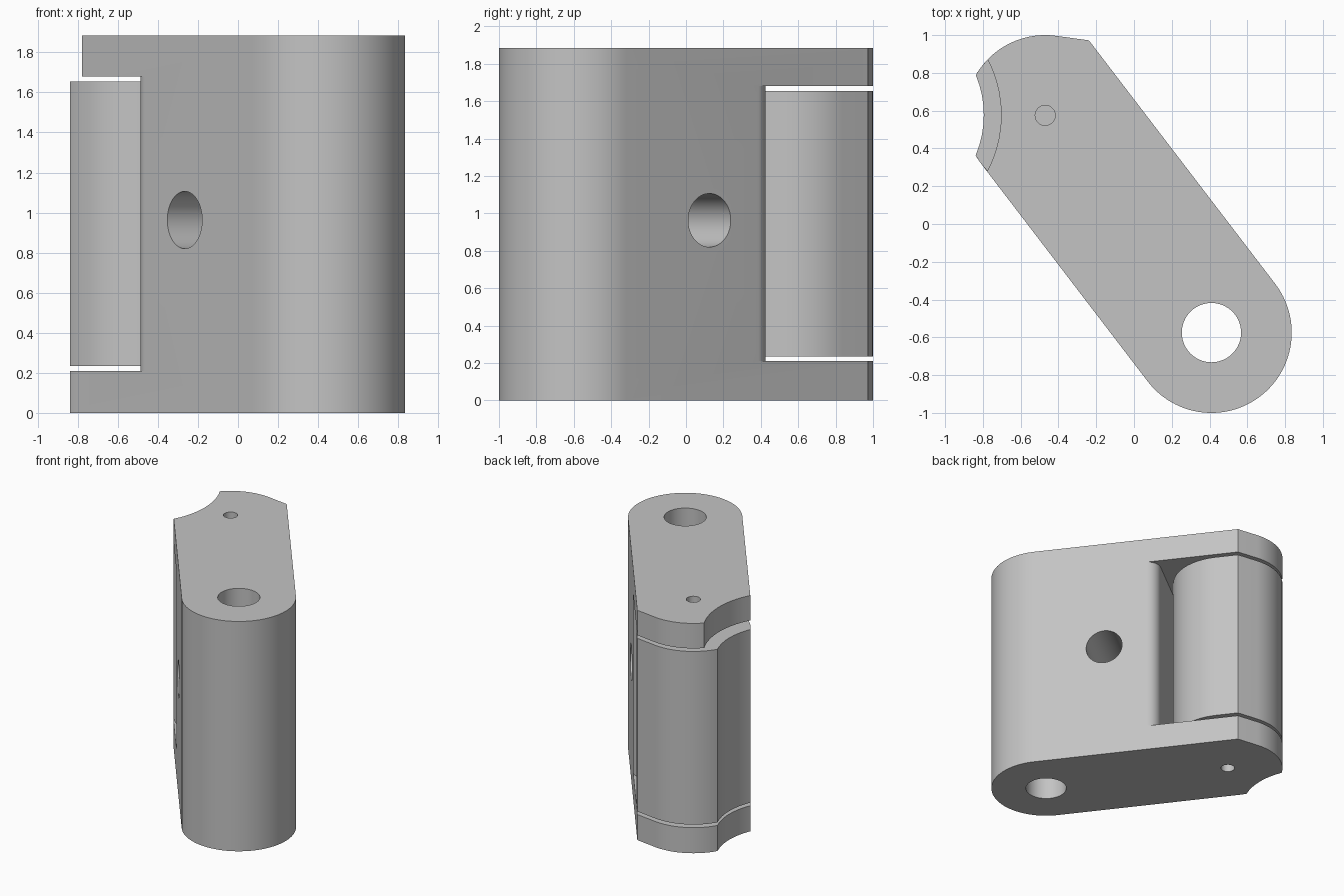
import bpy
import bmesh
from math import radians, degrees, atan2, acos, cos, sin
from mathutils import Vector

cube = bpy.data.objects.get("Cube")
if cube:
    bpy.data.objects.remove(cube, do_unlink=True)

# Layout: two pivots joined by a straight link of constant width
EYE = Vector((0.41, -0.575))
PIVOT = Vector((-0.47, 0.575))
R = 0.425
HEIGHT = 1.885
SLOT_LOW, SLOT_HIGH, GAP = 0.21, 1.68, 0.025
ALONG = (PIVOT - EYE).normalized()
ACROSS = Vector((ALONG.y, -ALONG.x))
SIDE = degrees(atan2(ACROSS.y, ACROSS.x))
TIP = EYE + ALONG * 1.623 + ACROSS * R

grey = bpy.data.materials.new("light_grey")
grey.use_nodes = True
colour = (0.55, 0.55, 0.55, 1)
grey.diffuse_color = colour
grey.node_tree.nodes["Principled BSDF"].inputs["Base Color"].default_value = colour


def arc(center, radius, start, end, steps=64):
    angles = [radians(start + (end - start) * i / steps) for i in range(steps + 1)]
    return [center + Vector((cos(a), sin(a))) * radius for a in angles]


def prism(name, outline, low, high):
    bm = bmesh.new()
    face = bm.faces.new([bm.verts.new((p.x, p.y, low)) for p in outline])
    top = bmesh.ops.extrude_face_region(bm, geom=[face])["geom"]
    verts = [v for v in top if isinstance(v, bmesh.types.BMVert)]
    bmesh.ops.translate(bm, verts=verts, vec=(0, 0, high - low))
    bmesh.ops.recalc_face_normals(bm, faces=bm.faces)
    mesh = bpy.data.meshes.new(name)
    bm.to_mesh(mesh)
    bm.free()
    mesh.materials.append(grey)
    obj = bpy.data.objects.new(name, mesh)
    bpy.context.collection.objects.link(obj)
    return obj


def round_cutter(center, radius, low, high):
    return prism("round_cutter", arc(center, radius, 0, 360)[:-1], low, high)


def cut(obj, cutter):
    mod = obj.modifiers.new("cut", "BOOLEAN")
    mod.operation = "DIFFERENCE"
    mod.solver = "EXACT"
    mod.object = cutter
    bpy.context.view_layer.update()
    graph = bpy.context.evaluated_depsgraph_get()
    result = bpy.data.meshes.new_from_object(obj.evaluated_get(graph))
    obj.modifiers.clear()
    obj.data = result
    bpy.data.objects.remove(cutter, do_unlink=True)


# Outlines of the link and of the insert that sits in its slot
reach = TIP - PIVOT
tangent = degrees(atan2(reach.y, reach.x) + acos(R / reach.length))
link_outline = (arc(EYE, R, SIDE - 180, SIDE) + [TIP]
                + arc(PIVOT, R, tangent, SIDE + 180))
insert_outline = arc(PIVOT, R, tangent, SIDE + 360) + [TIP]

link_body = prism("link_body", link_outline, 0, HEIGHT)
slot_insert = prism("slot_insert", insert_outline, SLOT_LOW + GAP, SLOT_HIGH - GAP)

# Slot with a flat end wall and rounded outer corners
WALL, FILLET = 0.985, 0.1
half = [(WALL - FILLET + p.x, R - FILLET + p.y)
        for p in arc(Vector((0, 0)), FILLET, 0, 90, 12)]
half += [(WALL - FILLET, 0.7), (2.5, 0.7)]
slot = half + [(t, -s) for t, s in reversed(half)]
slot_outline = [EYE + ALONG * t + ACROSS * s for t, s in slot]
cut(link_body, prism("slot_cutter", slot_outline, SLOT_LOW, SLOT_HIGH))

# Concave end relief, deeper on the upper plate
RELIEF = Vector((-1.34, 0.577))
cut(link_body, round_cutter(RELIEF, 0.545, -0.1, 1))
cut(link_body, round_cutter(RELIEF, 0.637, 1.5, 2))
cut(slot_insert, round_cutter(RELIEF, 0.545, -0.1, 2))

# Vertical eye bore and pin holes through the plates
cut(link_body, round_cutter(EYE, 0.157, -0.1, 2))
cut(link_body, round_cutter(PIVOT, 0.053, -0.1, 2))

# Cross bore through the flat sides
bore = round_cutter(Vector((0, 0)), 0.143, -1, 1)
middle = EYE + ALONG * 0.557
bore.location = (middle.x, middle.y, 0.963)
bore.rotation_mode = "QUATERNION"
bore.rotation_quaternion = ACROSS.to_3d().to_track_quat("Z", "Y")
cut(link_body, bore)

# Smooth curved walls, crisp edges
for obj in (link_body, slot_insert):
    bpy.ops.object.select_all(action="DESELECT")
    obj.select_set(True)
    bpy.context.view_layer.objects.active = obj
    bpy.ops.object.shade_smooth_by_angle(angle=radians(20))
